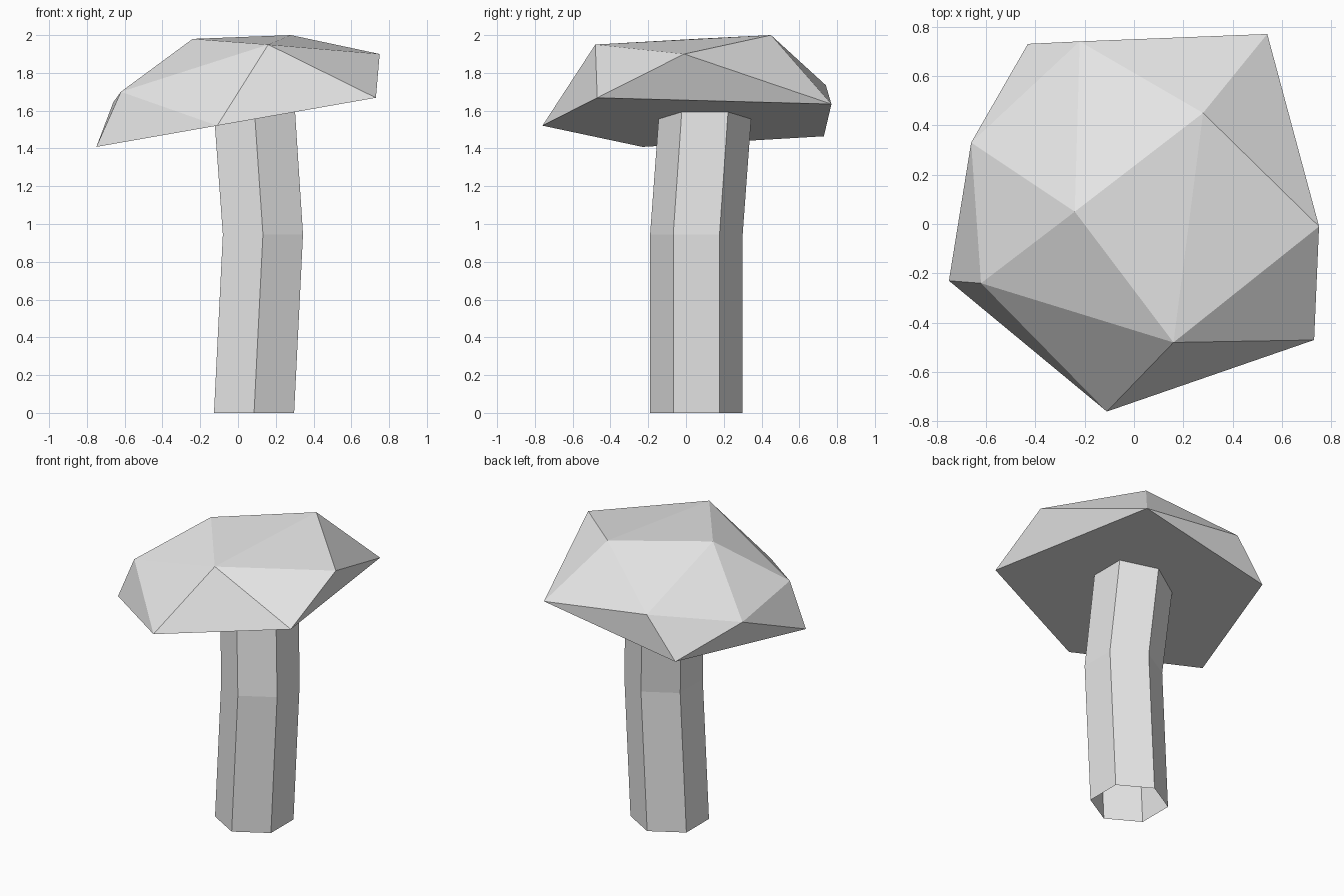
import bpy
import bmesh
from math import cos, sin, pi

cube = bpy.data.objects.get("Cube")
if cube:
    bpy.data.objects.remove(cube, do_unlink=True)

# One plain grey for the whole mushroom
grey = bpy.data.materials.new("pale_grey")
grey.use_nodes = True
colour = (0.8, 0.8, 0.8, 1)
grey.diffuse_color = colour
grey.node_tree.nodes["Principled BSDF"].inputs["Base Color"].default_value = colour


def finish(bm, name):
    bmesh.ops.recalc_face_normals(bm, faces=bm.faces)
    mesh = bpy.data.meshes.new(name)
    bm.to_mesh(mesh)
    bm.free()
    mesh.materials.append(grey)
    obj = bpy.data.objects.new(name, mesh)
    bpy.context.collection.objects.link(obj)
    return obj


def underside(x):
    """Height of the tilted flat underside of the cap."""
    return 1.54 + 0.1757 * x


# Stem: open six-sided tube with a bend, trimmed to the cap's underside
SIDES = 6
RADIUS = 0.245
bm = bmesh.new()
rings = []
for cx, cy, z in [(0.085, 0.055, 0), (0.132, 0.055, 0.945), (0.09, 0.1, None)]:
    ring = []
    for i in range(SIDES):
        a = pi / 2 + i * 2 * pi / SIDES
        x, y = cx + RADIUS * cos(a), cy + RADIUS * sin(a)
        ring.append(bm.verts.new((x, y, underside(x) if z is None else z)))
    rings.append(ring)
for low, high in zip(rings, rings[1:]):
    for i in range(SIDES):
        j = (i + 1) % SIDES
        bm.faces.new((low[i], low[j], high[j], high[i]))
finish(bm, "stem")

# Cap: faceted dome over a flat five-sided underside
rim = {"A": (-0.43, 0.73), "B": (0.54, 0.77), "D": (0.73, -0.47),
       "E": (-0.11, -0.76), "F": (-0.75, -0.23)}
dome = {"C": (0.75, -0.01, 1.90), "G": (-0.66, 0.33, 1.645),
        "H": (-0.62, -0.24, 1.70), "I": (0.28, 0.45, 2.0),
        "J": (0.16, -0.48, 1.95), "K": (-0.22, 0.74, 1.735),
        "T": (-0.24, 0.05, 1.98)}
bm = bmesh.new()
v = {k: bm.verts.new((x, y, underside(x))) for k, (x, y) in rim.items()}
v.update({k: bm.verts.new(p) for k, p in dome.items()})
facets = ("TIJ TJH THG TGK TKI IJC ICB IBK KBA KAG GAF GFH "
          "HFE HEJ JED JDC CDB ABDEF")
for facet in facets.split():
    bm.faces.new([v[k] for k in facet])
finish(bm, "cap")
